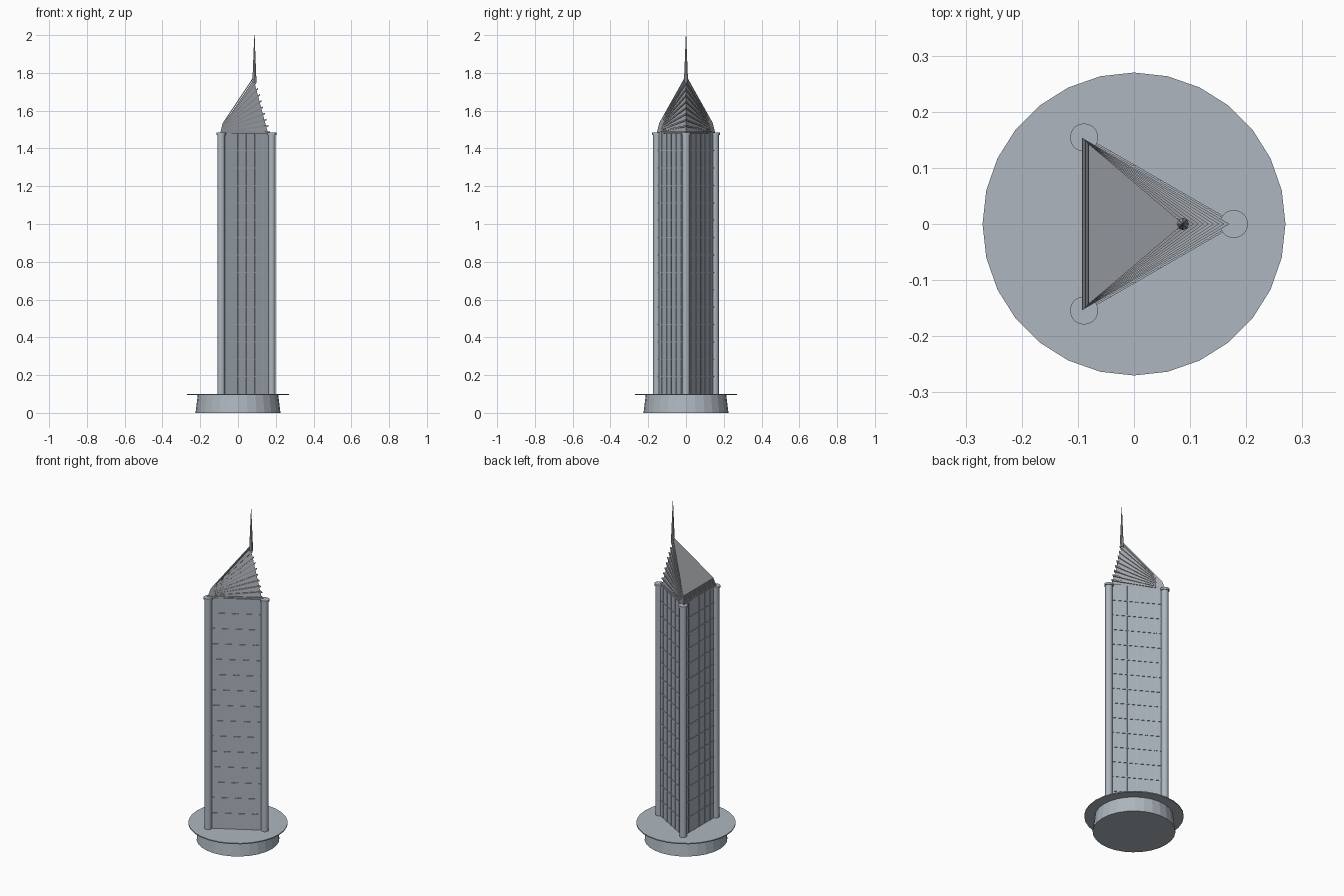
import bpy, bmesh, math
from mathutils import Vector, Matrix

if "Cube" in bpy.data.objects:
    bpy.data.objects.remove(bpy.data.objects["Cube"])


def material(name, rgb):
    m = bpy.data.materials.new(name)
    m.diffuse_color = (*rgb, 1)
    m.use_nodes = True
    m.node_tree.nodes["Principled BSDF"].inputs["Base Color"].default_value = m.diffuse_color
    return m


STEEL = material("pale steel", (0.42, 0.47, 0.52))
GLASS = material("blue grey glass", (0.40, 0.45, 0.50))
ROOF = material("roof grey", (0.39, 0.41, 0.44))


def finish(name, bm, mat, smooth=False):
    bmesh.ops.recalc_face_normals(bm, faces=bm.faces)
    me = bpy.data.meshes.new(name)
    bm.to_mesh(me)
    bm.free()
    me.materials.append(mat)
    ob = bpy.data.objects.new(name, me)
    bpy.context.collection.objects.link(ob)
    if smooth:
        bpy.context.view_layer.objects.active = ob
        ob.select_set(True)
        bpy.ops.object.shade_smooth_by_angle(angle=math.radians(35))
        ob.select_set(False)
    return ob


def add_cone(bm, x, y, z0, z1, r0, r1, sides):
    bmesh.ops.create_cone(bm, cap_ends=True, segments=sides, radius1=r0, radius2=r1,
                          depth=z1 - z0, matrix=Matrix.Translation((x, y, (z0 + z1) / 2)))


def add_slab(bm, points, offset):
    """Solid between a polygon and its copy moved by offset."""
    low = [bm.verts.new(p) for p in points]
    high = [bm.verts.new(Vector(p) + Vector(offset)) for p in points]
    bm.faces.new(low[::-1])
    bm.faces.new(high)
    n = len(low)
    for i in range(n):
        j = (i + 1) % n
        bm.faces.new((low[i], low[j], high[j], high[i]))


R, Z0, Z1, FLOORS, BAYS = 0.178, 0.1, 1.48, 15, 6
corners = [Vector((R * math.cos(a), R * math.sin(a), 0))
           for a in (0, math.tau / 3, 2 * math.tau / 3)]

# Round podium with a thin overhanging deck
bm = bmesh.new()
add_cone(bm, 0, 0, 0, 0.095, 0.225, 0.213, 28)
finish("podium", bm, STEEL)
bm = bmesh.new()
add_cone(bm, 0, 0, 0.094, 0.1, 0.27, 0.27, 28)
finish("deck", bm, STEEL)

# Three-sided shaft
bm = bmesh.new()
add_slab(bm, [c + Vector((0, 0, Z0)) for c in corners], (0, 0, Z1 - Z0))
finish("tower_shaft", bm, GLASS)

# Corner columns and caps
bm = bmesh.new()
for c in corners:
    add_cone(bm, c.x, c.y, Z0, Z1, 0.02, 0.02, 24)
    add_cone(bm, c.x, c.y, Z1 - 0.008, Z1 + 0.004, 0.025, 0.025, 24)
finish("corner_columns", bm, STEEL, smooth=True)

# Window grid on each wall
bm = bmesh.new()
for i in range(3):
    a, b = corners[i], corners[(i + 1) % 3]
    mid = (a + b) / 2
    length = (b - a).length
    turn = Matrix.Translation(mid) @ Matrix.Rotation(math.atan2(mid.y, mid.x), 4, 'Z')
    bars = [(length * (k / BAYS - 0.5), (Z0 + Z1) / 2, 0.004, Z1 - Z0)
            for k in range(1, BAYS)]
    bars += [(0, Z0 + (Z1 - Z0) * k / FLOORS, length, 0.005) for k in range(1, FLOORS)]
    for s, z, w, h in bars:
        bmesh.ops.create_cube(bm, size=1, matrix=turn @ Matrix.Translation((0, s, z))
                              @ Matrix.Diagonal((0.006, w, h, 1)))
finish("window_bars", bm, STEEL)

# Leaning roof: solid core plus fanned triangular plates
LAYERS = 10
bm = bmesh.new()
base = [bm.verts.new(p) for p in ((0.16, 0, 1.475), (-0.083, 0.142, 1.475), (-0.083, -0.142, 1.475))]
back = [bm.verts.new(p) for p in ((-0.081, 0.14, 1.52), (-0.081, -0.14, 1.52))]
apex = bm.verts.new((0.083, 0, 1.765))
for f in ((base[0], base[2], base[1]), (base[1], base[2], back[1], back[0]),
          (back[0], back[1], apex), (base[0], base[1], back[0]), (base[0], back[0], apex),
          (base[2], base[0], back[1]), (back[1], base[0], apex)):
    bm.faces.new(f)
finish("roof_core", bm, ROOF)

bm = bmesh.new()
for k in range(LAYERS):
    t = k / (LAYERS - 1)
    x, y, z = -0.093 + 0.012 * t, 0.154 - 0.011 * t, 1.48 + 0.045 * t
    tip = (0.17 - 0.082 * t, 0, 1.482 + 0.298 * t)
    add_slab(bm, [tip, (x, y, z), (x, -y, z)], (0, 0, 0.008))
finish("roof_plates", bm, ROOF)

# Mast on the roof peak
bm = bmesh.new()
add_cone(bm, 0.087, 0, 1.75, 2.0, 0.011, 0.001, 8)
finish("mast", bm, ROOF)
